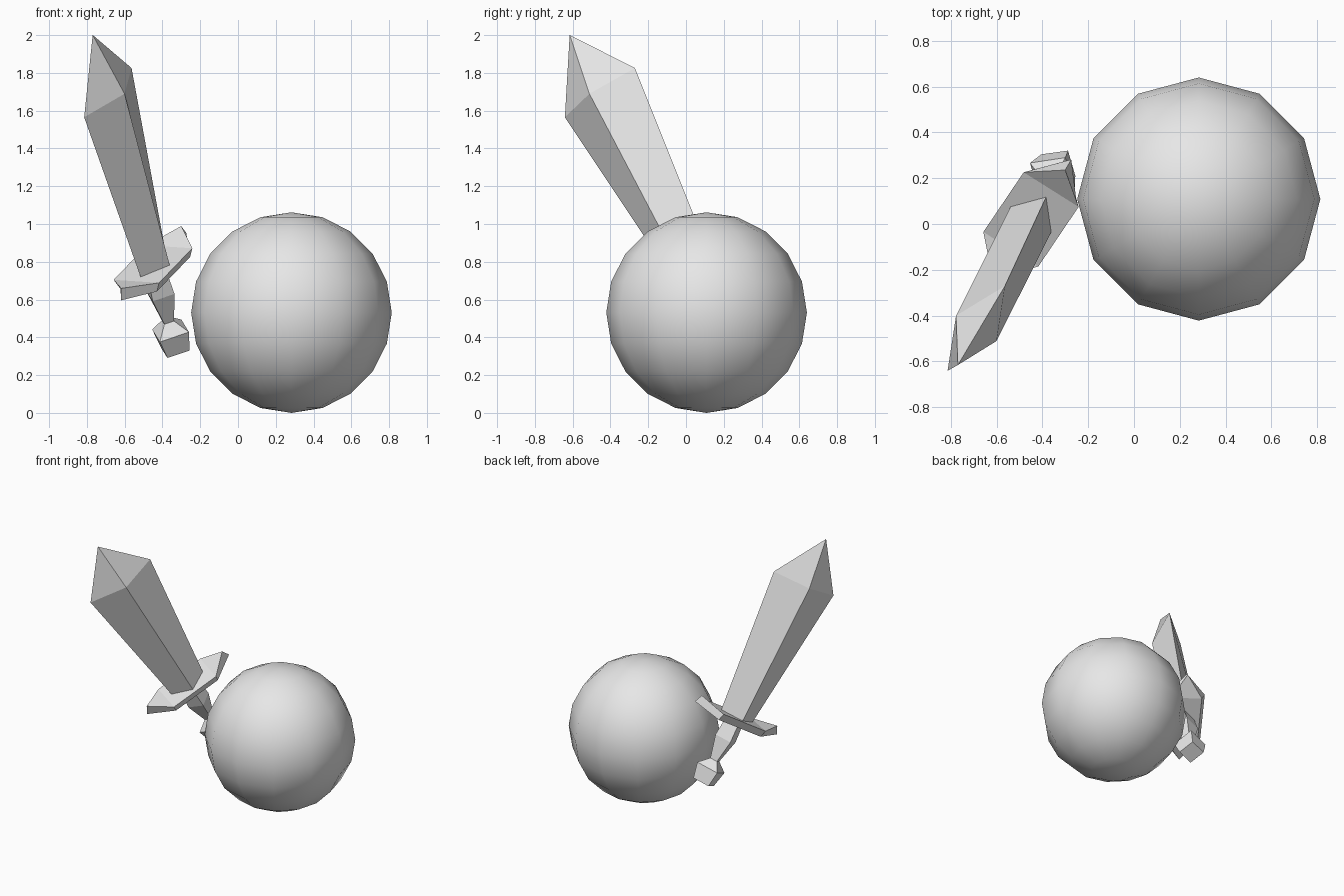
import bpy, bmesh
from mathutils import Vector

if "Cube" in bpy.data.objects:
    bpy.data.objects.remove(bpy.data.objects["Cube"])

grey = bpy.data.materials.new("plain_grey")
grey.diffuse_color = (0.8, 0.8, 0.8, 1)
grey.use_nodes = True
grey.node_tree.nodes["Principled BSDF"].inputs["Base Color"].default_value = grey.diffuse_color

# sword frame: origin at blade base, axis up the blade, width across the guard, thick through the blade
O = Vector((-0.45, 0.02, 0.788))
AXIS = Vector((-0.227, -0.452, 0.862)).normalized()
WIDE = Vector((0.484, 0.716, 0.503))
WIDE = (WIDE - AXIS * WIDE.dot(AXIS)).normalized()
THICK = WIDE.cross(AXIS)


def P(w, t, s):
    return O + WIDE * w + THICK * t + AXIS * s


def finish(name, bm):
    bmesh.ops.recalc_face_normals(bm, faces=bm.faces)
    me = bpy.data.meshes.new(name)
    bm.to_mesh(me)
    bm.free()
    me.materials.append(grey)
    ob = bpy.data.objects.new(name, me)
    bpy.context.collection.objects.link(ob)
    return ob


def loft(name, rings, tip=None):
    """Join rings of points with quads; cap the ends or close on a tip."""
    bm = bmesh.new()
    vs = [[bm.verts.new(P(*p)) for p in r] for r in rings]
    n = len(vs[0])
    for a, b in zip(vs, vs[1:]):
        for i in range(n):
            j = (i + 1) % n
            bm.faces.new((a[i], a[j], b[j], b[i]))
    bm.faces.new(vs[0])
    if tip:
        v = bm.verts.new(P(*tip))
        for i in range(n):
            bm.faces.new((vs[-1][i], vs[-1][(i + 1) % n], v))
    else:
        bm.faces.new(vs[-1])
    return finish(name, bm)


def diamond(w, t, s):
    return [(w, 0, s), (0, t, s), (-w, 0, s), (0, -t, s)]


# blade, handle and pommel share a diamond section
loft("blade", [diamond(0.136, 0.1045, 0), diamond(0.259, 0.1045, 1.052)], (0, 0, 1.406))
loft("handle", [diamond(0.035, 0.035, -0.36), diamond(0.087, 0.087, -0.178),
                diamond(0.075, 0.075, -0.05)])
loft("pommel", [diamond(0.088, 0.088, -0.525), diamond(0.118, 0.115, -0.41),
                diamond(0.035, 0.035, -0.345)])

# crossguard: flat middle with pointed ends bent upwards
bm = bmesh.new()


def guard_layer(end_w, end_s, t, s):
    pts = [(end_w, 0, end_s), (0.182, t, s), (-0.182, t, s),
           (-end_w, 0, end_s), (-0.182, -t, s), (0.182, -t, s)]
    v = [bm.verts.new(P(*p)) for p in pts]
    for f in ((0, 1, 5), (1, 2, 4, 5), (2, 3, 4)):
        bm.faces.new([v[i] for i in f])
    return v


top = guard_layer(0.328, 0.042, 0.142, 0.0)
low = guard_layer(0.356, -0.015, 0.114, -0.055)
for i in range(6):
    j = (i + 1) % 6
    bm.faces.new((top[i], top[j], low[j], low[i]))
finish("crossguard", bm)

# ball
bpy.ops.mesh.primitive_uv_sphere_add(segments=12, ring_count=10, radius=0.531,
                                     location=(0.283, 0.109, 0.531))
ball = bpy.context.object
ball.name = "ball"
ball.data.materials.append(grey)
bpy.ops.object.shade_smooth()
